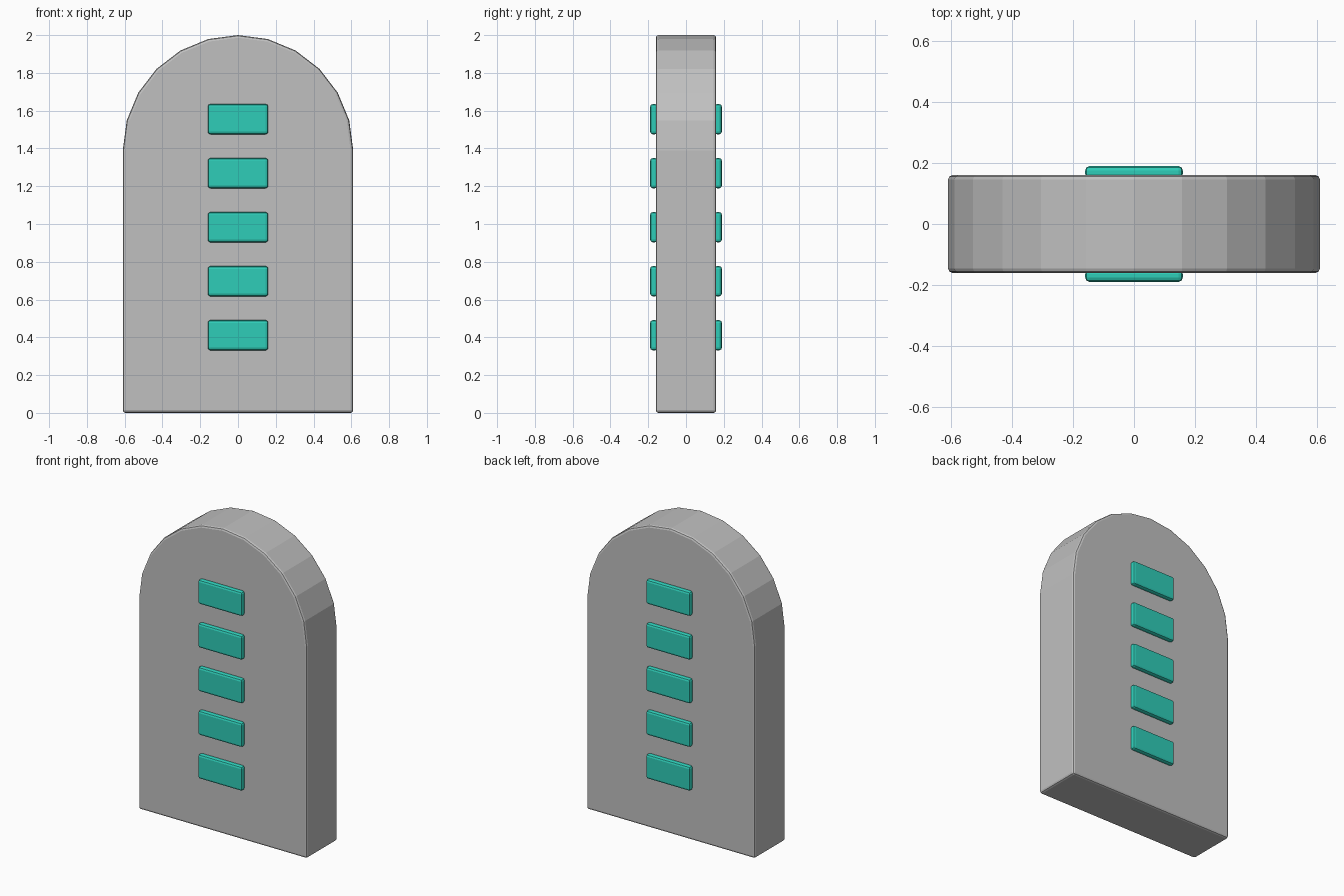
import bpy, bmesh
from math import cos, sin, pi, radians

cube = bpy.data.objects.get("Cube")
if cube:
    bpy.data.objects.remove(cube, do_unlink=True)

HALF_W, HALF_D, HEIGHT = 0.61, 0.16, 2.0
ARCH_STEPS = 12


def material(name, rgb):
    mat = bpy.data.materials.new(name)
    mat.use_nodes = True
    colour = (*rgb, 1)
    mat.diffuse_color = colour
    mat.node_tree.nodes["Principled BSDF"].inputs["Base Color"].default_value = colour
    return mat


def slab(name, profile, y0, y1, mat, bevel):
    """Extrude an x-z profile from y0 to y1 and soften its sharp edges."""
    bm = bmesh.new()
    face = bm.faces.new([bm.verts.new((x, y0, z)) for x, z in profile])
    out = bmesh.ops.extrude_face_region(bm, geom=[face])
    verts = [v for v in out["geom"] if isinstance(v, bmesh.types.BMVert)]
    bmesh.ops.translate(bm, verts=verts, vec=(0, y1 - y0, 0))
    bmesh.ops.recalc_face_normals(bm, faces=bm.faces)
    mesh = bpy.data.meshes.new(name)
    bm.to_mesh(mesh)
    bm.free()
    mesh.materials.append(mat)
    obj = bpy.data.objects.new(name, mesh)
    bpy.context.collection.objects.link(obj)
    mod = obj.modifiers.new("soft_edges", 'BEVEL')
    mod.width = bevel
    mod.segments = 2
    mod.limit_method = 'ANGLE'
    mod.angle_limit = radians(30)
    return obj


stone = material("stone_grey", (0.53, 0.53, 0.53))
teal = material("teal", (0.028, 0.61, 0.48))

# Upright slab with a faceted round top
centre_z = HEIGHT - HALF_W
arch = [(HALF_W * cos(pi * i / ARCH_STEPS), centre_z + HALF_W * sin(pi * i / ARCH_STEPS))
        for i in range(ARCH_STEPS + 1)]
slab("arched_slab", [(-HALF_W, 0), (HALF_W, 0)] + arch, -HALF_D, HALF_D, stone, 0.014)

# Column of raised tiles on both faces
for side, sign in (("front", -1), ("back", 1)):
    for i in range(5):
        z = 0.411 + 0.286 * i
        tile = [(-0.16, z - 0.08), (0.16, z - 0.08), (0.16, z + 0.08), (-0.16, z + 0.08)]
        slab(f"{side}_tile_{i + 1}", tile, sign * 0.15, sign * 0.19, teal, 0.014)
